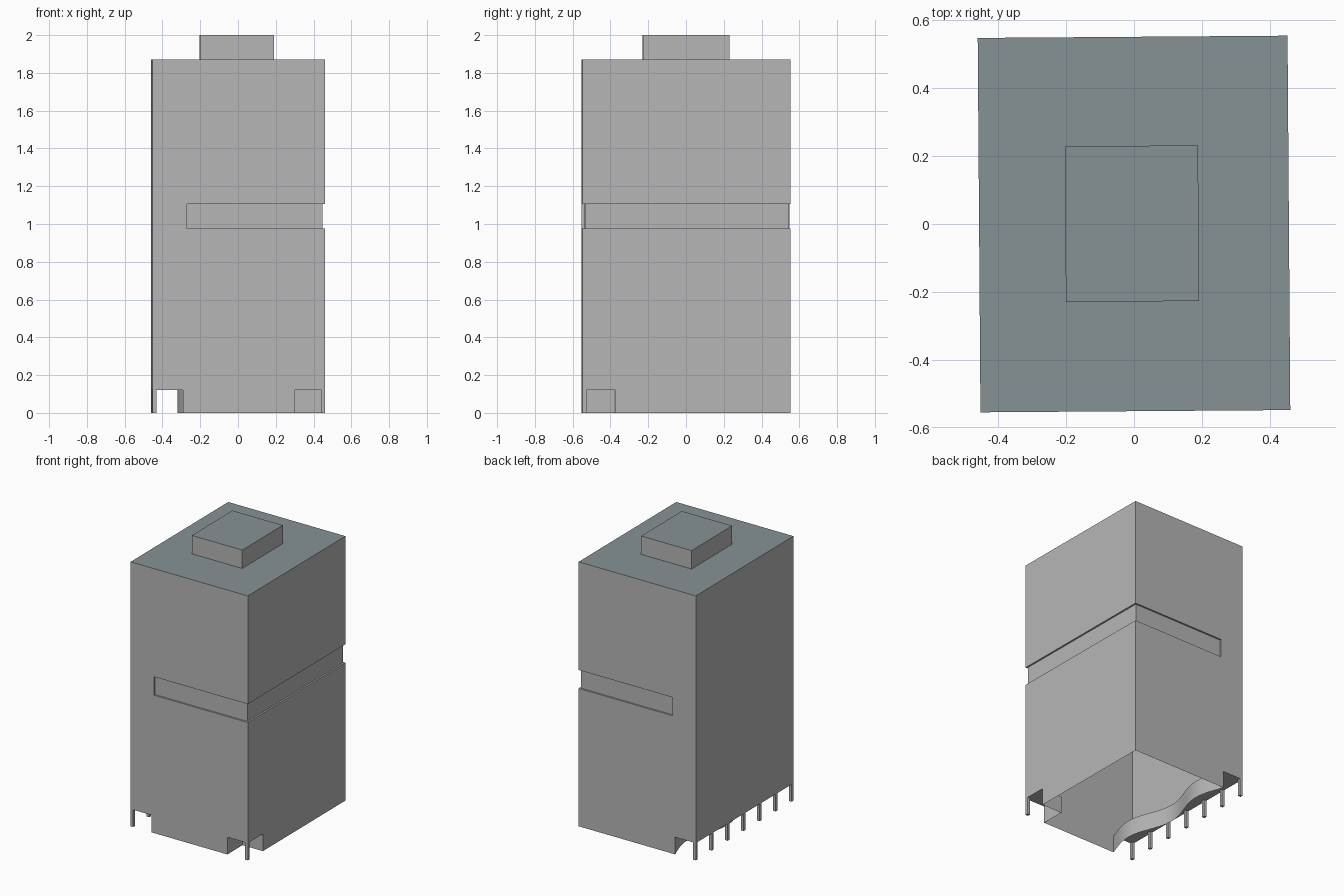
import bpy, bmesh, math

cube = bpy.data.objects.get("Cube")
if cube:
    bpy.data.objects.remove(cube, do_unlink=True)

HX, HY = 0.456, 0.551          # half footprint
ROOF, SOFFIT = 1.87, 0.122     # main roof height, ground floor recess height
TURN = math.radians(0.42)      # slight turn of the whole building


def material(name, rgb):
    m = bpy.data.materials.new(name)
    m.use_nodes = True
    m.diffuse_color = (*rgb, 1)
    m.node_tree.nodes["Principled BSDF"].inputs["Base Color"].default_value = (*rgb, 1)
    return m


WALL = material("wall_grey", (0.47, 0.47, 0.47))
SLATE = material("roof_slate", (0.24, 0.29, 0.305))


def add_object(name, mesh):
    obj = bpy.data.objects.new(name, mesh)
    bpy.context.collection.objects.link(obj)
    obj.rotation_euler.z = TURN
    return obj


def prism(name, outline, z0, z1):
    """Extrude a flat outline from z0 up to z1."""
    bm = bmesh.new()
    base = bm.faces.new([bm.verts.new((x, y, z0)) for x, y in outline])
    top = bmesh.ops.extrude_face_region(bm, geom=[base])["geom"]
    verts = [v for v in top if isinstance(v, bmesh.types.BMVert)]
    bmesh.ops.translate(bm, verts=verts, vec=(0, 0, z1 - z0))
    bmesh.ops.recalc_face_normals(bm, faces=bm.faces)
    mesh = bpy.data.meshes.new(name)
    bm.to_mesh(mesh)
    bm.free()
    return add_object(name, mesh)


def rect(x0, x1, y0, y1):
    return [(x0, y0), (x1, y0), (x1, y1), (x0, y1)]


def finish(obj):
    """Grey walls, slate on upward faces at roof level."""
    obj.data.materials.clear()
    obj.data.materials.append(WALL)
    obj.data.materials.append(SLATE)
    for p in obj.data.polygons:
        p.material_index = int(p.normal.z > 0.9 and p.center.z > ROOF - 0.01)


# Main tower volume and its cutters
body = prism("tower_body", rect(-HX, HX, -HY, HY), 0, ROOF)

band_in = 0.012
bx, by, end = HX - band_in, HY - band_in, -0.275
band = [(end, -1), (1, -1), (1, 1), (end, 1),
        (end, by), (bx, by), (bx, -by), (end, -by)]

steps = 64
wave = []
for i in range(steps + 1):
    y = -0.57 + 1.14 * i / steps
    wave.append((-0.28 - 0.04 * math.cos(math.tau * y / 0.68), y))
arcade = [(-1, -0.57)] + wave + [(-1, 0.57)]

cutters = [
    prism("band_cutter", band, 0.975, 1.105),
    prism("arcade_cutter", arcade, -0.1, SOFFIT),
    prism("entrance_cutter", rect(0.297, 1, -1, -0.38), -0.1, SOFFIT),
]
for c in cutters:
    c.hide_render = True
    mod = body.modifiers.new(c.name, "BOOLEAN")
    mod.operation = "DIFFERENCE"
    mod.solver = "EXACT"
    mod.object = c

graph = bpy.context.evaluated_depsgraph_get()
cut_mesh = bpy.data.meshes.new_from_object(body.evaluated_get(graph))
body.modifiers.clear()
body.data = cut_mesh
for c in cutters:
    bpy.data.objects.remove(c, do_unlink=True)

# Open underside
bm = bmesh.new()
bm.from_mesh(cut_mesh)
under = [f for f in bm.faces if f.calc_center_median().z < 0.001]
bmesh.ops.delete(bm, geom=under, context="FACES")
bm.to_mesh(cut_mesh)
bm.free()
finish(body)

bpy.ops.object.select_all(action="DESELECT")
body.select_set(True)
bpy.context.view_layer.objects.active = body
bpy.ops.object.shade_smooth_by_angle(angle=math.radians(30))

# Rooftop plant room
finish(prism("roof_block", rect(-0.202, 0.19, -0.228, 0.23), ROOF, 2.0))

# Slim posts along the arcade and at the entrance corner
W = 0.02


def post(name, x, y):
    finish(prism(name, rect(x - W / 2, x + W / 2, y - W / 2, y + W / 2), 0, SOFFIT))


bays = 6
py = HY - W / 2
for i in range(bays + 1):
    post(f"arcade_post_{i + 1}", -HX + W / 2, -py + 2 * py * i / bays)
post("entrance_post", HX - W / 2, -py)
